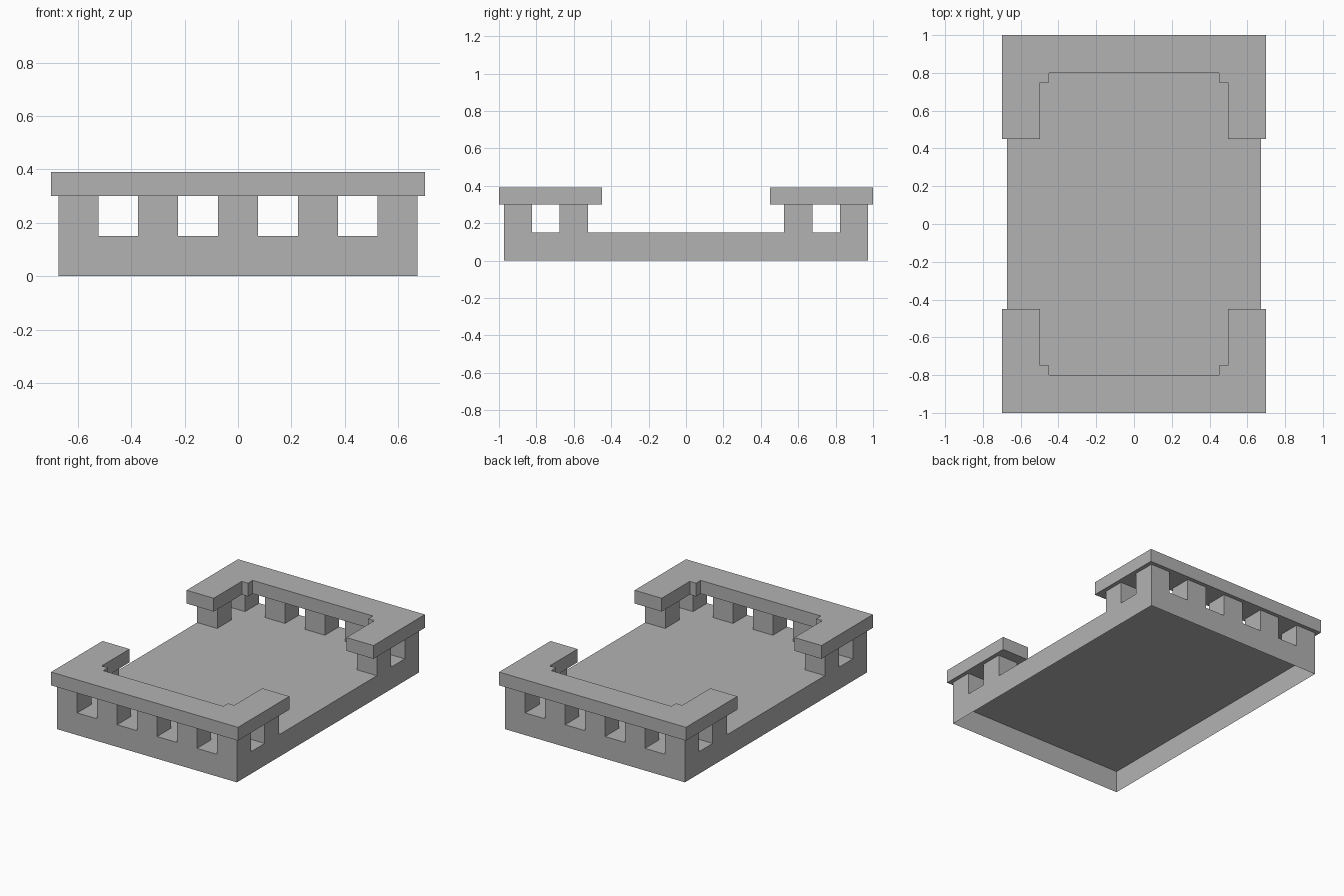
import bpy
import bmesh

cube = bpy.data.objects.get("Cube")
if cube:
    bpy.data.objects.remove(cube, do_unlink=True)

stone = bpy.data.materials.new("grey_stone")
stone.use_nodes = True
stone.diffuse_color = (0.448, 0.448, 0.448, 1)
stone.node_tree.nodes["Principled BSDF"].inputs["Base Color"].default_value = stone.diffuse_color


def extrude_outline(name, outline, bottom, top, closed=True):
    """Raise a flat outline into a solid, or into a shell open underneath."""
    bm = bmesh.new()
    base = bm.faces.new([bm.verts.new((x, y, bottom)) for x, y in outline])
    raised = bmesh.ops.extrude_face_region(bm, geom=[base], use_keep_orig=True)
    verts = [v for v in raised["geom"] if isinstance(v, bmesh.types.BMVert)]
    bmesh.ops.translate(bm, vec=(0, 0, top - bottom), verts=verts)
    bmesh.ops.recalc_face_normals(bm, faces=bm.faces)
    if not closed:
        under = [f for f in bm.faces if f.normal.z < -0.5]
        bmesh.ops.delete(bm, geom=under, context='FACES_ONLY')
    mesh = bpy.data.meshes.new(name)
    bm.to_mesh(mesh)
    bm.free()
    mesh.materials.append(stone)
    obj = bpy.data.objects.new(name, mesh)
    bpy.context.collection.objects.link(obj)
    return obj


def rectangle(cx, cy, half_x, half_y):
    return [(cx - half_x, cy - half_y), (cx + half_x, cy - half_y),
            (cx + half_x, cy + half_y), (cx - half_x, cy + half_y)]


DECK, RAIL, TOP = 0.15, 0.30, 0.39
POST = 0.075

# Hollow base slab, open underneath
extrude_outline("base_deck", rectangle(0, 0, 0.673, 0.973), 0, DECK, closed=False)

# One half of the stepped rail, from the middle to the end of its arm
half_rail = [(0.7, 0.45), (0.7, 1.0), (-0.7, 1.0), (-0.7, 0.45), (-0.497, 0.45),
             (-0.497, 0.75), (-0.45, 0.75), (-0.45, 0.8), (0.45, 0.8),
             (0.45, 0.75), (0.497, 0.75), (0.497, 0.45)]

for end, side in (("front", -1), ("back", 1)):
    extrude_outline(end + "_rail", [(x, y * side) for x, y in half_rail], RAIL, TOP)
    # Row of posts across the end, then one under each arm
    spots = [(i * 0.299, 0.898) for i in range(-2, 3)] + [(-0.598, 0.6), (0.598, 0.6)]
    for n, (x, y) in enumerate(spots):
        extrude_outline(f"{end}_post_{n + 1}", rectangle(x, y * side, POST, POST),
                        DECK, RAIL, closed=False)
